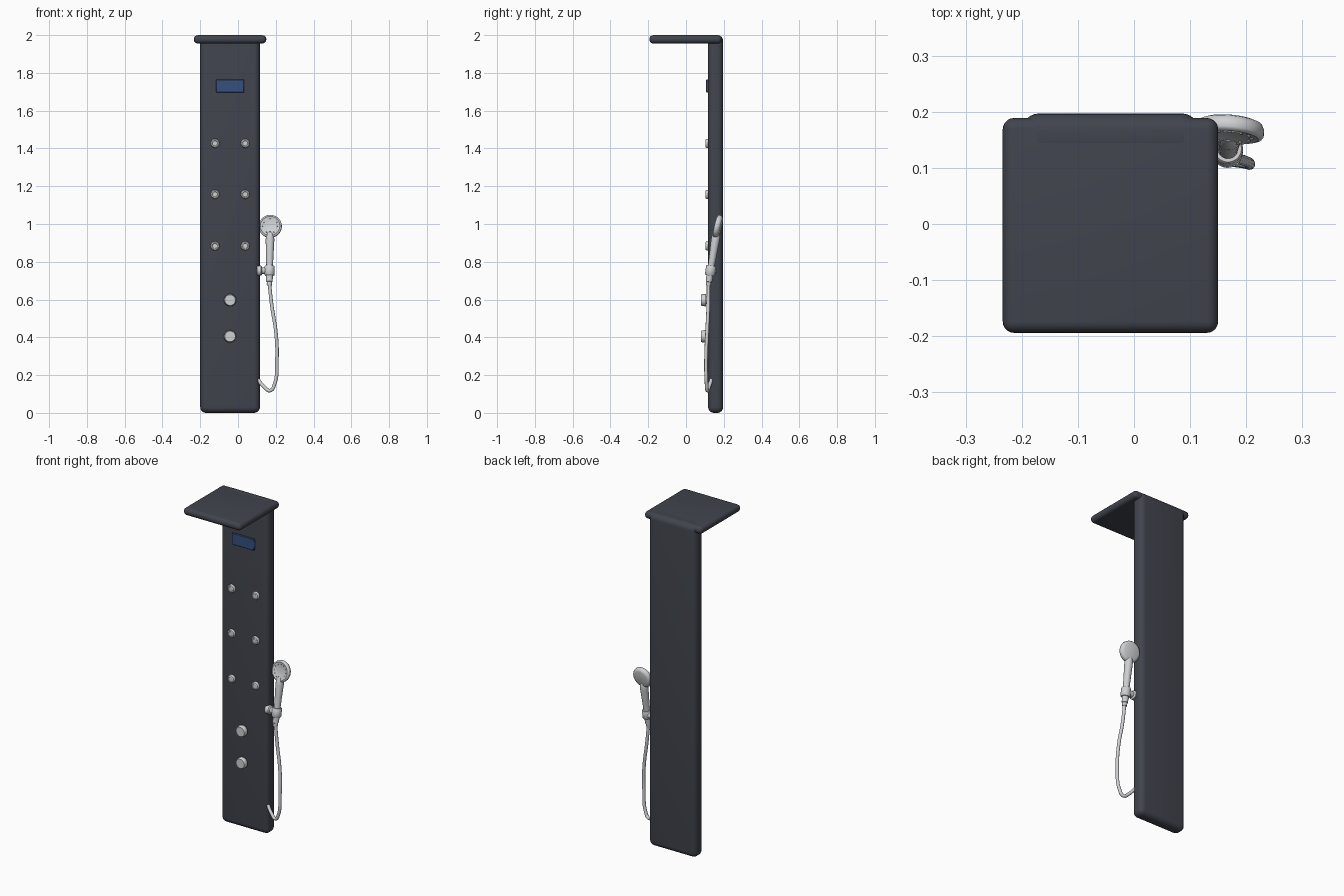
import bpy, bmesh, math
from mathutils import Vector, Matrix

if "Cube" in bpy.data.objects:
    bpy.data.objects.remove(bpy.data.objects["Cube"])


def material(name, rgb):
    m = bpy.data.materials.new(name)
    m.diffuse_color = (*rgb, 1)
    m.use_nodes = True
    m.node_tree.nodes["Principled BSDF"].inputs["Base Color"].default_value = m.diffuse_color
    return m


DARK = material("dark_slate", (0.052, 0.058, 0.074))
CHROME = material("chrome_grey", (0.62, 0.63, 0.65))
BLUE = material("screen_blue", (0.035, 0.08, 0.2))


def finish(obj, mat, angle=40):
    obj.data.materials.append(mat)
    bpy.ops.object.select_all(action='DESELECT')
    obj.select_set(True)
    bpy.context.view_layer.objects.active = obj
    bpy.ops.object.shade_smooth_by_angle(angle=math.radians(angle))
    return obj


def mesh_object(name, bm):
    bmesh.ops.recalc_face_normals(bm, faces=bm.faces)
    me = bpy.data.meshes.new(name)
    bm.to_mesh(me)
    bm.free()
    obj = bpy.data.objects.new(name, me)
    bpy.context.collection.objects.link(obj)
    return obj


def box(name, lo, hi, bevel, segments, mat):
    """Rounded box between two corners."""
    lo, hi = Vector(lo), Vector(hi)
    bm = bmesh.new()
    bmesh.ops.create_cube(bm, size=1, matrix=Matrix.Translation((lo + hi) / 2)
                          @ Matrix.Diagonal((*(hi - lo), 1)))
    bmesh.ops.bevel(bm, geom=bm.edges[:], offset=bevel, segments=segments,
                    profile=0.5, affect='EDGES')
    return finish(mesh_object(name, bm), mat)


def lathe(name, origin, axis, profile, mat, sides=32):
    """Spin (radius, height) points about an axis through origin."""
    rot = Vector(axis).to_track_quat('Z', 'Y').to_matrix().to_4x4()
    bm = bmesh.new()
    rings = []
    for r, h in profile:
        if r == 0:
            rings.append([bm.verts.new((0, 0, h))] * sides)
        else:
            rings.append([bm.verts.new((r * math.cos(a), r * math.sin(a), h))
                          for a in (2 * math.pi * i / sides for i in range(sides))])
    for low, high in zip(rings, rings[1:]):
        for i in range(sides):
            j = (i + 1) % sides
            bm.faces.new(list(dict.fromkeys((low[i], low[j], high[j], high[i]))))
    bmesh.ops.transform(bm, matrix=Matrix.Translation(origin) @ rot, verts=bm.verts)
    return finish(mesh_object(name, bm), mat)


CX = -0.042      # centre line of the panel
FRONT = 0.117    # front surface of the panel

# Wall panel and overhead rain plate
box("wall_panel", (CX - 0.158, FRONT, 0), (CX + 0.158, 0.197, 2), 0.031, 6, DARK)
box("rain_plate", (CX - 0.192, -0.194, 1.956), (CX + 0.192, 0.189, 1.9995), 0.0205, 5, DARK)

# Display screen
box("display_screen", (CX - 0.074, 0.107, 1.697), (CX + 0.074, 0.13, 1.765), 0.002, 1, BLUE)

# Body jets, two columns of three
jet = [(0, -0.006), (0.024, -0.006), (0.024, 0.008), (0.021, 0.013),
       (0.015, 0.015), (0.013, 0.013), (0, 0.013)]
for row, z in enumerate((1.427, 1.157, 0.884)):
    for side, x in (("left", CX - 0.08), ("right", CX + 0.08)):
        lathe(f"body_jet_{side}_{row + 1}", (x, FRONT, z), (0, -1, 0), jet, CHROME, 20)

# Control knobs
knob = [(0, -0.006), (0.02, -0.006), (0.02, 0.01), (0.032, 0.011),
        (0.033, 0.014), (0.031, 0.033), (0.028, 0.037), (0, 0.037)]
for i, z in enumerate((0.597, 0.405)):
    lathe(f"control_knob_{i + 1}", (CX, FRONT, z), (0, -1, 0), knob, CHROME, 24)

# Hand shower head, leaning back, with a raised rim and nozzles
facing = Matrix.Rotation(math.radians(-5), 3, 'Z') @ Vector(
    (0, -math.cos(math.radians(13)), math.sin(math.radians(13))))
head = Vector((0.171, 0.168, 0.987))
lathe("hand_shower_head", head, facing,
      [(0, -0.018), (0.046, -0.017), (0.056, -0.013), (0.061, -0.004), (0.061, 0.008),
       (0.058, 0.012), (0.052, 0.014), (0.049, 0.012), (0, 0.012)], CHROME, 40)
side = facing.cross(Vector((0, 0, 1))).normalized()
up = side.cross(facing)
for i in range(12):
    a = 2 * math.pi * i / 12
    lathe(f"shower_nozzle_{i + 1}",
          head + 0.04 * (math.cos(a) * side + math.sin(a) * up) + 0.011 * facing,
          facing, [(0.0035, 0), (0.0025, 0.004), (0, 0.004)], CHROME, 8)

# Hand shower handle with its lower collar
low, high = Vector((0.166, 0.118, 0.675)), Vector((0.17, 0.163, 0.965))
grip = high - low
lathe("hand_shower_handle", low, grip,
      [(0, 0), (0.013, 0), (0.014, 0.004), (0.014, 0.018), (0.017, 0.02), (0.018, 0.045),
       (0.018, 0.11), (0.02, 0.17), (0.023, 0.24), (0.022, 0.265), (0.015, 0.285),
       (0, 0.29)], CHROME, 24)

# Holder: clamp ring round the handle and an arm into the panel edge
lathe("holder_clamp", low + grip * 0.27, grip,
      [(0.016, -0.026), (0.024, -0.026), (0.027, -0.022), (0.027, 0.022),
       (0.024, 0.026), (0.016, 0.026)], CHROME)
lathe("holder_arm", (0.1, 0.135, 0.753), (1, 0, 0),
      [(0, 0), (0.026, 0), (0.026, 0.022), (0.022, 0.026), (0.018, 0.028),
       (0.018, 0.055), (0, 0.055)], CHROME, 24)

# Flexible hose hanging from the handle back to the panel
curve = bpy.data.curves.new("hose", 'CURVE')
curve.dimensions = '3D'
curve.bevel_depth = 0.0095
curve.bevel_resolution = 3
curve.resolution_u = 8
curve.use_fill_caps = True
path = [(0.166, 0.119, 0.685), (0.178, 0.118, 0.575), (0.202, 0.111, 0.415),
        (0.206, 0.106, 0.28), (0.193, 0.109, 0.15), (0.17, 0.113, 0.118),
        (0.138, 0.122, 0.138), (0.104, 0.135, 0.178)]
spline = curve.splines.new('BEZIER')
spline.bezier_points.add(len(path) - 1)
for p, co in zip(spline.bezier_points, path):
    p.co = co
    p.handle_left_type = p.handle_right_type = 'AUTO'
hose = bpy.data.objects.new("shower_hose", curve)
bpy.context.collection.objects.link(hose)
bpy.ops.object.select_all(action='DESELECT')
hose.select_set(True)
bpy.context.view_layer.objects.active = hose
bpy.ops.object.convert(target='MESH')
finish(bpy.context.view_layer.objects.active, CHROME)
